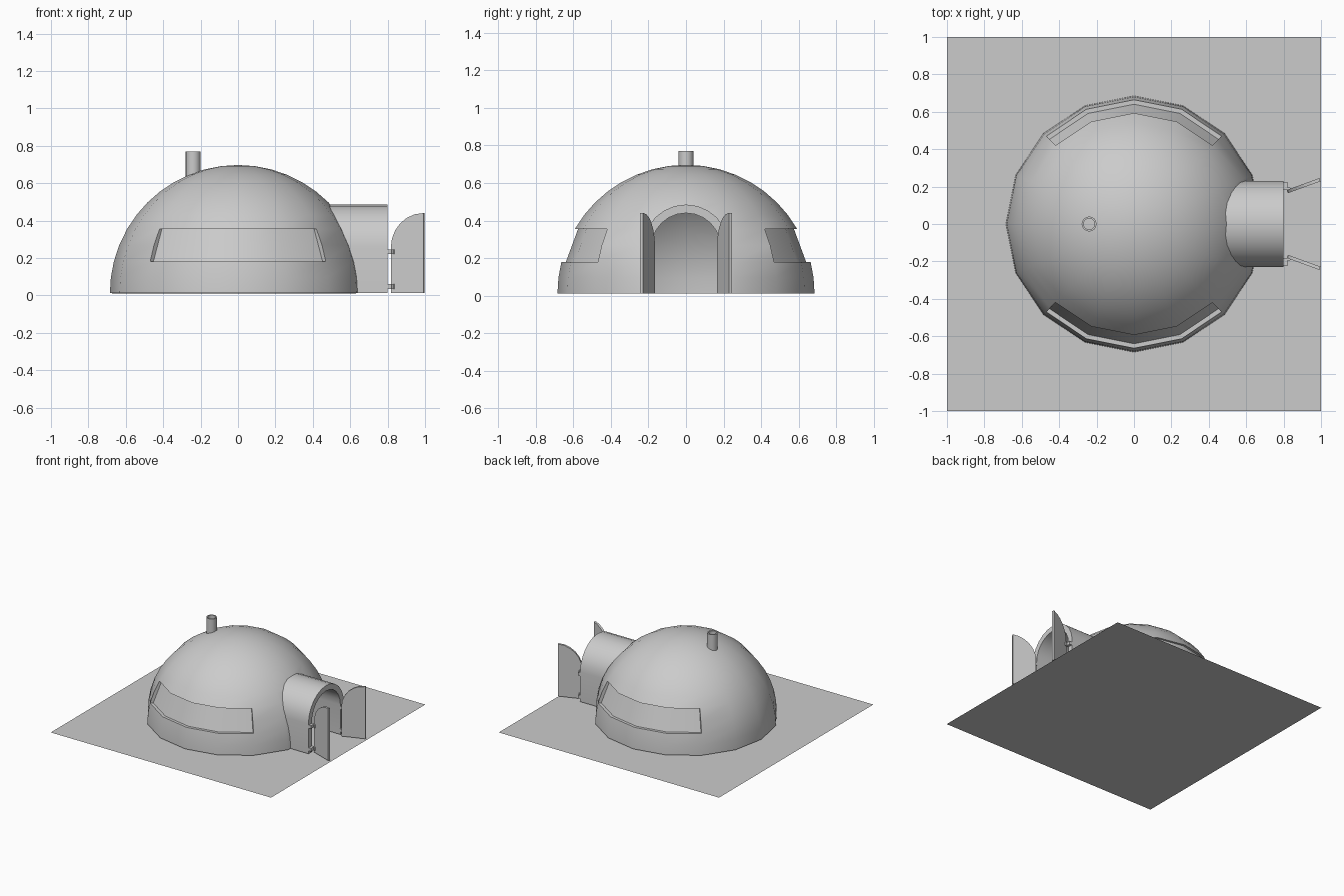
import bpy, bmesh
from math import sin, cos, pi, radians, atan2, degrees, hypot
from mathutils import Vector

cube = bpy.data.objects.get("Cube")
if cube:
    bpy.data.objects.remove(cube)

BASE = 0.012              # height of the floor line
SPRING = 0.255            # height where the arches begin to curve
SILL, LINTEL = 0.18, 0.355

grey = bpy.data.materials.new("plain_grey")
grey.use_nodes = True
grey.diffuse_color = (0.6, 0.6, 0.6, 1)
grey.node_tree.nodes["Principled BSDF"].inputs["Base Color"].default_value = (0.6, 0.6, 0.6, 1)


def finish(name, bm):
    """Turn a bmesh into a named grey object."""
    bmesh.ops.recalc_face_normals(bm, faces=bm.faces[:])
    mesh = bpy.data.meshes.new(name)
    bm.to_mesh(mesh)
    bm.free()
    mesh.materials.append(grey)
    obj = bpy.data.objects.new(name, mesh)
    bpy.context.collection.objects.link(obj)
    return obj


def activate(obj):
    bpy.ops.object.select_all(action='DESELECT')
    obj.select_set(True)
    bpy.context.view_layer.objects.active = obj


def smooth(obj):
    activate(obj)
    bpy.ops.object.shade_smooth_by_angle(angle=radians(30))


def lathe(profile, segments, centre=(0, 0), closed=False):
    """Revolve a radius/height profile about a vertical axis."""
    bm = bmesh.new()
    rings = []
    for i in range(segments):
        a = 2 * pi * i / segments
        rings.append([bm.verts.new((centre[0] + r * cos(a), centre[1] + r * sin(a), z))
                      for r, z in profile])
    steps = len(profile) if closed else len(profile) - 1
    for i in range(segments):
        p, q = rings[i], rings[(i + 1) % segments]
        for j in range(steps):
            k = (j + 1) % len(profile)
            bm.faces.new((p[j], q[j], q[k], p[k]))
    bmesh.ops.remove_doubles(bm, verts=bm.verts[:], dist=1e-5)
    return bm


def prism(name, outline, origin, across, depth):
    """Extrude an upright outline (across, height) along the depth vector."""
    bm = bmesh.new()
    o, u, d = Vector(origin), Vector(across), Vector(depth)
    verts = [bm.verts.new(o + u * s + Vector((0, 0, z))) for s, z in outline]
    face = bm.faces.new(verts)
    ext = bmesh.ops.extrude_face_region(bm, geom=[face])["geom"]
    bmesh.ops.translate(bm, vec=d, verts=[v for v in ext if isinstance(v, bmesh.types.BMVert)])
    return finish(name, bm)


def arch(radius, foot, steps=12):
    """Outline of a round-headed arch, from right foot to left foot."""
    curve = [(radius * cos(pi * i / steps), SPRING + radius * sin(pi * i / steps))
             for i in range(steps + 1)]
    return [(radius, foot)] + curve + [(-radius, foot)]


def box(name, centre, size):
    x, y, z = centre
    w, d, h = size
    return prism(name, [(-w / 2, -h / 2), (w / 2, -h / 2), (w / 2, h / 2), (-w / 2, h / 2)],
                 (x, y - d / 2, z), (1, 0, 0), (0, d, 0))


# Ground sheet
bm = bmesh.new()
bmesh.ops.create_grid(bm, x_segments=1, y_segments=1, size=1)
finish("ground_sheet", bm)

# Dome shell, with ring heights lined up to the window bands
R = 0.685
angles = [0, 7, 14.2, 22, 30] + [30 + 7.5 * i for i in range(1, 9)]
profile = [(R * cos(radians(a)), BASE + R * sin(radians(a))) for a in angles]
bm = lathe(profile, 16)


def is_window(face):
    c = face.calc_center_median()
    bearing = abs(degrees(atan2(c.y, c.x)))
    return 45 < bearing < 135 and SILL < c.z < LINTEL


# Recessed window bands on the front and the back
windows = [f for f in bm.faces if is_window(f)]
ext = bmesh.ops.extrude_face_region(bm, geom=windows)["geom"]
bmesh.ops.delete(bm, geom=[f for f in windows if f.is_valid], context='FACES')
for v in (g for g in ext if isinstance(g, bmesh.types.BMVert)):
    r = 0.64 - 0.37 * (v.co.z - SILL)
    k = r / hypot(v.co.x, v.co.y)
    v.co.x *= k
    v.co.y *= k
dome = finish("dome", bm)

# Wall thickness and doorway opening
cutter = prism("doorway_cutter", arch(0.215, -0.1), (0.35, 0, 0), (0, 1, 0), (0.6, 0, 0))
cutter.hide_render = True
activate(dome)
wall = dome.modifiers.new("wall", 'SOLIDIFY')
wall.thickness = 0.02
wall.offset = -1
cut = dome.modifiers.new("doorway", 'BOOLEAN')
cut.operation = 'DIFFERENCE'
cut.solver = 'EXACT'
cut.object = cutter
for m in ("wall", "doorway"):
    bpy.ops.object.modifier_apply(modifier=m)
bpy.data.objects.remove(cutter)
smooth(dome)

# Entrance tunnel
tunnel = prism("entrance_tunnel", arch(0.23, BASE) + arch(0.185, BASE)[::-1],
               (0.48, 0, 0), (0, 1, 0), (0.32, 0, 0))
smooth(tunnel)

# Chimney pipe
pipe = finish("chimney", lathe([(0.04, 0.6), (0.04, 0.77), (0.03, 0.77), (0.03, 0.6)],
                               16, (-0.24, 0), closed=True))
smooth(pipe)

# Open door leaves with hinges
W = 0.185
leaf = [(0, BASE), (W, BASE)] + [
    (W + W * cos(pi / 2 + pi / 2 * i / 6), SPRING + W * sin(pi / 2 + pi / 2 * i / 6))
    for i in range(7)]
swing = radians(20)
for side, s in (("left", 1), ("right", -1)):
    across = Vector((cos(swing), s * sin(swing), 0))
    outward = Vector((-sin(swing), s * cos(swing), 0))
    prism(f"door_{side}", leaf, (0.823, s * 0.165, 0), across, outward * 0.018)
    for level, z in (("lower", 0.047), ("upper", 0.233)):
        box(f"hinge_plate_{side}_{level}", (0.81, s * 0.203, z), (0.022, 0.045, 0.026))
        knuckle = finish(f"hinge_pin_{side}_{level}", lathe(
            [(0, z - 0.013), (0.011, z - 0.013), (0.011, z + 0.013), (0, z + 0.013)],
            10, (0.828, s * 0.186)))
        smooth(knuckle)
